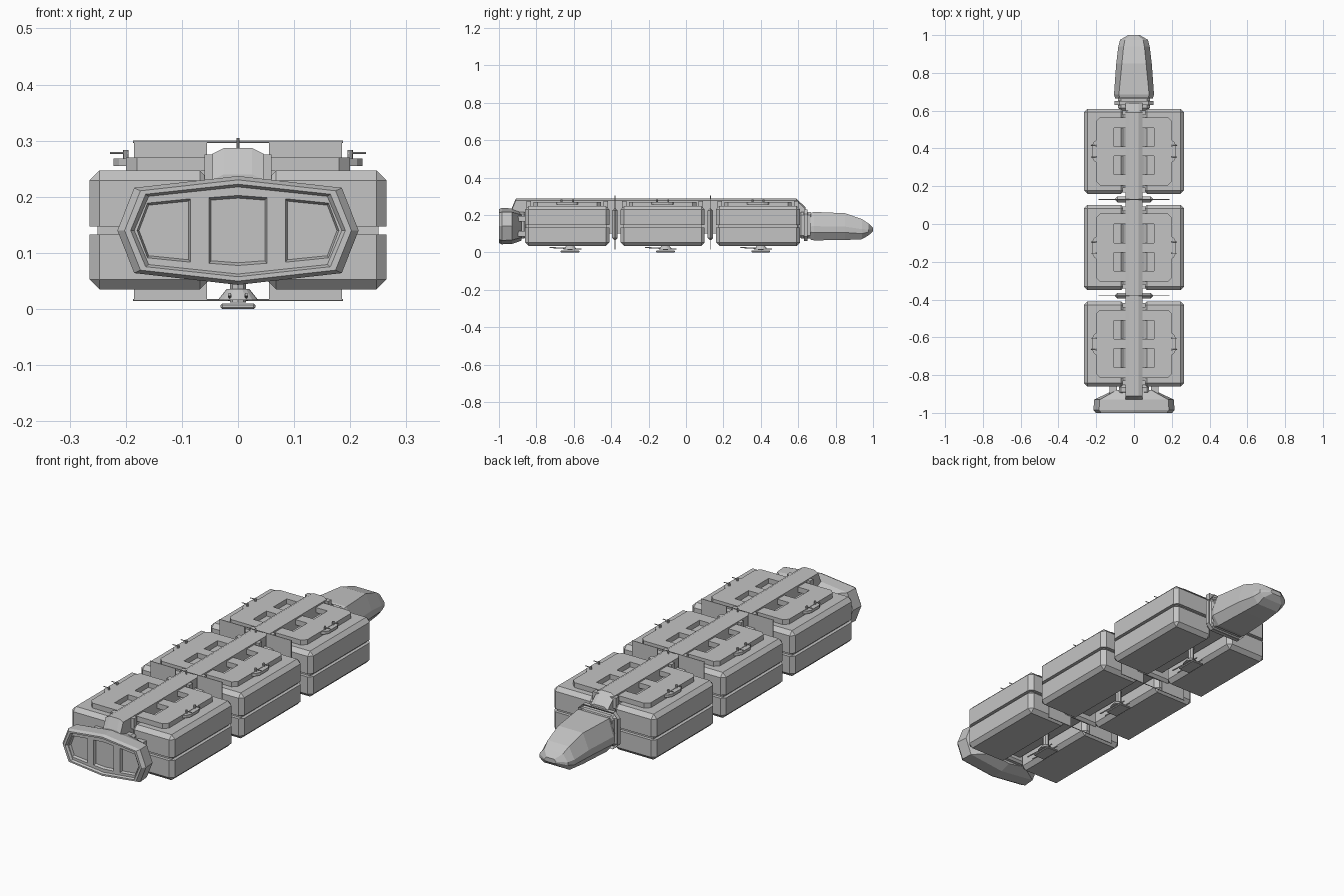
import bpy, bmesh, math
from mathutils import Matrix, Vector

if "Cube" in bpy.data.objects:
    bpy.data.objects.remove(bpy.data.objects["Cube"], do_unlink=True)

hull = bpy.data.materials.new("hull_grey")
hull.use_nodes = True
GREY = (0.55, 0.55, 0.55, 1)
hull.diffuse_color = GREY
hull.node_tree.nodes["Principled BSDF"].inputs["Base Color"].default_value = GREY


def finish(name, bm):
    bmesh.ops.recalc_face_normals(bm, faces=bm.faces)
    mesh = bpy.data.meshes.new(name)
    bm.to_mesh(mesh)
    bm.free()
    mesh.materials.append(hull)
    ob = bpy.data.objects.new(name, mesh)
    bpy.context.collection.objects.link(ob)
    return ob


def box(name, x, y, z, bevel=0, keep_z=None):
    """Box from ranges; edges lying at height keep_z stay sharp."""
    bm = bmesh.new()
    bmesh.ops.create_cube(bm, size=1)
    for v in bm.verts:
        v.co = [r[0] if c < 0 else r[1] for c, r in zip(v.co, (x, y, z))]
    if bevel:
        edges = [e for e in bm.edges if keep_z is None
                 or any(abs(v.co.z - keep_z) > 1e-4 for v in e.verts)]
        bmesh.ops.bevel(bm, geom=edges, offset=bevel, segments=1, affect='EDGES')
    return finish(name, bm)


def loft(name, rings):
    """Skin rings with equal point counts and cap both ends."""
    bm = bmesh.new()
    loops = [[bm.verts.new(p) for p in ring] for ring in rings]
    n = len(loops[0])
    for a, b in zip(loops, loops[1:]):
        for i in range(n):
            bm.faces.new((a[i], a[(i + 1) % n], b[(i + 1) % n], b[i]))
    bm.faces.new(loops[0])
    bm.faces.new(loops[-1])
    return finish(name, bm)


def slab(name, outline, z0, z1):
    return loft(name, [[(x, y, z) for x, y in outline] for z in (z0, z1)])


def rod(name, start, end, radius, top=None, sides=8):
    a, b = Vector(start), Vector(end)
    bm = bmesh.new()
    turn = (b - a).to_track_quat('Z', 'Y').to_matrix().to_4x4()
    bmesh.ops.create_cone(bm, cap_ends=True, segments=sides, radius1=radius,
                          radius2=radius if top is None else top, depth=(b - a).length,
                          matrix=Matrix.Translation((a + b) / 2) @ turn)
    return finish(name, bm)


def span(a, b, s):
    return tuple(sorted((a * s, b * s)))


# Spine running the length of the ship
def spine_ring(y, top):
    half = [(0.045, 0.1), (0.045, top - 0.01), (0.025, top)]
    return [(x, y, z) for x, z in half] + [(-x, y, z) for x, z in reversed(half)]


loft("spine", [spine_ring(*p) for p in
               ((-0.93, 0.24), (-0.91, 0.287), (0.59, 0.287), (0.64, 0.24))])

# Three cargo sections, each with a left and a right half
for c in (-0.635, -0.125, 0.385):
    ends = (c - 0.225, c + 0.225)
    for s, side in ((1, "left"), (-1, "right")):
        x = span(0.05, 0.265, s)
        box(side + "_container_top", x, ends, (0.147, 0.247), 0.018, 0.147)
        box(side + "_container_base", x, ends, (0.035, 0.133), 0.018, 0.133)
        box(side + "_container_core", span(0.055, 0.25, s),
            (c - 0.21, c + 0.21), (0.12, 0.16))
        # Roof deck with two open bays beside the spine
        deck = [(0.105, -0.18), (0.18, -0.18), (0.2, -0.16),
                (0.2, 0.16), (0.18, 0.18), (0.105, 0.18)]
        slab(side + "_roof_deck", [(s * px, c + py) for px, py in deck], 0.246, 0.27)
        for d, half in ((-0.152, 0.028), (0, 0.025), (0.152, 0.028)):
            box(side + "_deck_bar", span(0.04, 0.106, s),
                (c + d - half, c + d + half), (0.246, 0.27))
        shelf = [(0.19, -0.065), (0.212, -0.05), (0.222, -0.03),
                 (0.222, 0.03), (0.212, 0.05), (0.19, 0.065)]
        slab(side + "_gun_shelf", [(s * px, c + py) for px, py in shelf], 0.255, 0.268)
        for d in (-0.03, 0.03):
            rod(side + "_gun_mount", (s * 0.2, c + d, 0.265), (s * 0.2, c + d, 0.283), 0.005)
            rod(side + "_gun_barrel", (s * 0.195, c + d, 0.278), (s * 0.228, c + d, 0.278), 0.002)
    # Clamps where the containers hang from the spine
    for d in (-0.205, 0.205):
        box("spine_clamp", (-0.06, 0.06), (c + d - 0.012, c + d + 0.012), (0.225, 0.275))
    # Belly turret
    t = c + 0.015
    rod("turret_post", (0, t, 0.012), (0, t, 0.11), 0.014)
    rod("turret_dome", (0, t, 0.016), (0, t, 0.036), 0.036, 0.02, 16)
    box("turret_plate", (-0.031, 0.031), (t - 0.05, t + 0.05), (0, 0.01), 0.003)
    for s in (1, -1):
        rod("turret_barrel", (s * 0.015, t + 0.06, 0.017), (s * 0.015, t - 0.11, 0.026), 0.003)

# Bulkheads and thin radiator fins between the sections
for y in (-0.38, 0.13):
    box("bulkhead", (-0.1, 0.1), (y - 0.015, y + 0.015), (0.065, 0.235), 0.012)
    for s, side in ((1, "left"), (-1, "right")):
        box(side + "_radiator_fin", span(0.055, 0.185, s),
            (y - 0.002, y + 0.002), (0.015, 0.298))
    for z in (0.016, 0.298):
        rod("fin_crossbar", (-0.187, y, z), (0.187, y, z), 0.002, sides=6)
    rod("fin_mast", (0, y, 0.23), (0, y, 0.305), 0.003)

# Engine block with a rimmed, recessed face
half = [(0, 0.097), (0.185, 0.076), (0.215, 0), (0.185, -0.076), (0, -0.097)]
shape = half + [(-x, z) for x, z in half[3:0:-1]]


def engine_ring(y, sx, sz):
    return [(x * sx, y, 0.14 + z * sz) for x, z in shape]


engine = loft("engine_block", [engine_ring(*r) for r in (
    (-0.88, 0.5, 0.8), (-0.93, 0.98, 0.98), (-0.985, 1, 1),
    (-1, 0.94, 0.93), (-1, 0.89, 0.85), (-0.99, 0.86, 0.8))])

# Three sunken exhaust panels
side_panel = [(0.083, 0.058), (0.162, 0.05), (0.181, 0), (0.162, -0.05), (0.083, -0.058)]
panels = [[(-0.053, 0.06), (0, 0.064), (0.053, 0.06),
           (0.053, -0.06), (0, -0.064), (-0.053, -0.06)],
          side_panel, [(-x, z) for x, z in side_panel]]
for p in panels:
    mx = sum(q[0] for q in p) / len(p)
    cutter = loft("exhaust_cutter", [
        [(mx + (x - mx) * k, y, 0.14 + z * k) for x, z in p]
        for y, k in ((-1.01, 1.1), (-0.978, 0.9))])
    cutter.hide_render = True
    cut = engine.modifiers.new("exhaust", 'BOOLEAN')
    cut.operation, cut.solver, cut.object = 'DIFFERENCE', 'EXACT', cutter
    bpy.context.view_layer.objects.active = engine
    bpy.ops.object.modifier_apply(modifier=cut.name)
    bpy.data.objects.remove(cutter, do_unlink=True)

# Struts from the engine to the last containers
box("engine_neck", (-0.08, 0.08), (-0.9, -0.855), (0.075, 0.215), 0.01)
for s, side in ((1, "left"), (-1, "right")):
    for z in (0.1, 0.18):
        box(side + "_engine_strut", span(0.09, 0.13, s), (-0.91, -0.855), (z - 0.015, z + 0.015))

# Collar and faceted command head
box("head_neck", (-0.085, 0.085), (0.6, 0.68), (0.075, 0.215), 0.015)
box("head_collar", (-0.103, 0.103), (0.625, 0.655), (0.06, 0.23), 0.025)


def head_ring(y, w, top, z0, z1):
    h = z1 - z0
    right = [(w * 0.7, z0), (w, z0 + h * 0.28), (w, z0 + h * 0.5), (top, z1)]
    return [(x, y, z) for x, z in right] + [(-x, y, z) for x, z in reversed(right)]


loft("command_head", [head_ring(*r) for r in (
    (0.665, 0.1, 0.075, 0.068, 0.21), (0.685, 0.106, 0.08, 0.064, 0.216),
    (0.85, 0.094, 0.064, 0.066, 0.209), (0.94, 0.083, 0.055, 0.07, 0.178),
    (0.975, 0.074, 0.048, 0.09, 0.155), (1, 0.03, 0.02, 0.112, 0.132))])
